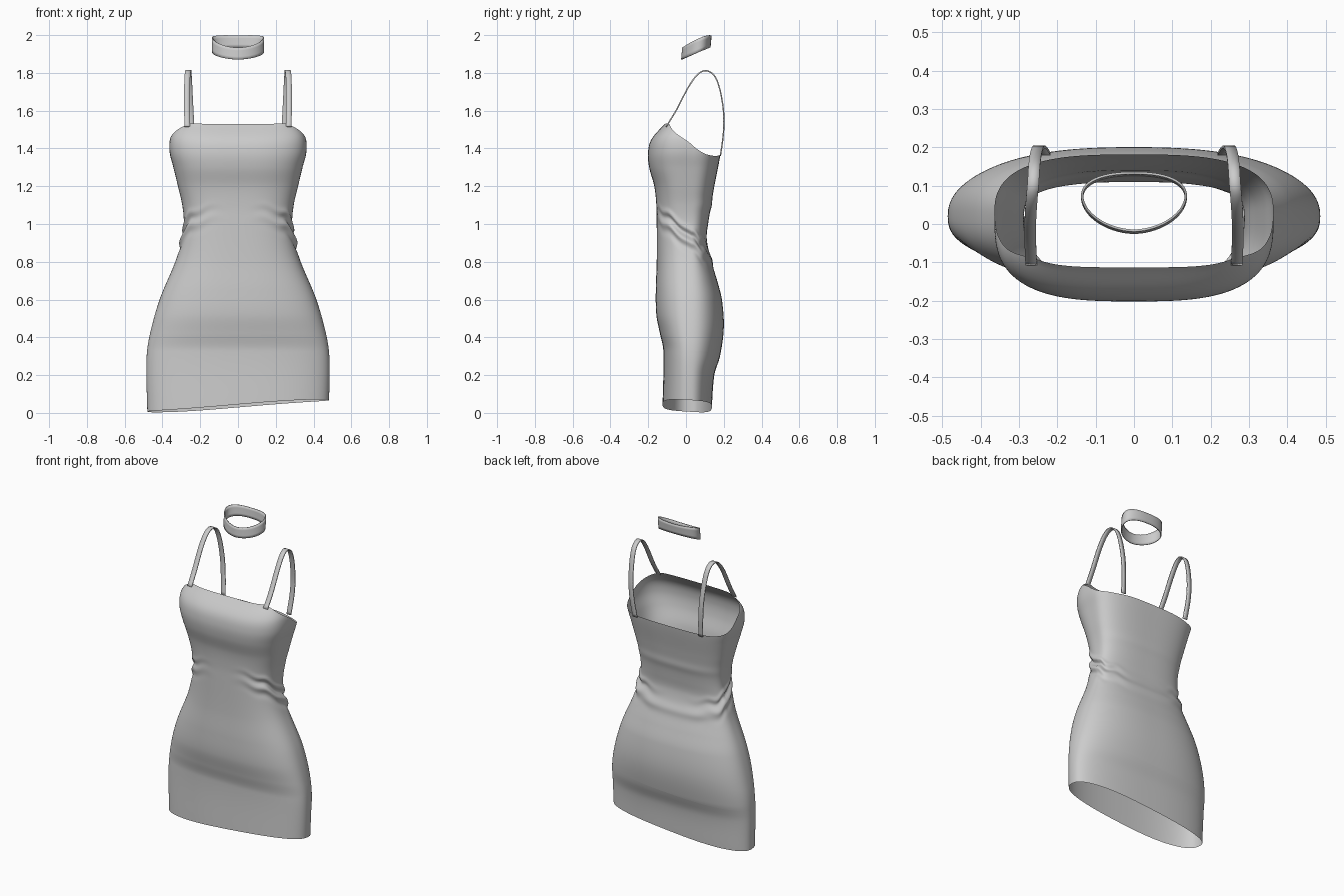
import bpy, math

if "Cube" in bpy.data.objects:
    bpy.data.objects.remove(bpy.data.objects["Cube"])


def curve(keys, t):
    """Smooth interpolation through (position, value) pairs."""
    if t <= keys[0][0]:
        return keys[0][1]
    if t >= keys[-1][0]:
        return keys[-1][1]
    i = max(k for k in range(len(keys) - 1) if keys[k][0] <= t)

    def slope(k):
        lo, hi = max(k - 1, 0), min(k + 1, len(keys) - 1)
        return (keys[hi][1] - keys[lo][1]) / (keys[hi][0] - keys[lo][0])
    (x0, y0), (x1, y1) = keys[i], keys[i + 1]
    h = x1 - x0
    u = (t - x0) / h
    return (y0 * (1 + 2 * u) * (1 - u) ** 2 + slope(i) * h * u * (1 - u) ** 2
            + y1 * u * u * (3 - 2 * u) + slope(i + 1) * h * u * u * (u - 1))


def oval(a, n):
    c, s = math.cos(a), math.sin(a)
    return (math.copysign(abs(c) ** (2 / n), c), math.copysign(abs(s) ** (2 / n), s))


def add_grid(name, rows, closed):
    m = len(rows[0])
    verts = [p for r in rows for p in r]
    faces = []
    for j in range(len(rows) - 1):
        for i in range(m if closed else m - 1):
            k = (i + 1) % m
            faces.append((j * m + i, j * m + k, (j + 1) * m + k, (j + 1) * m + i))
    me = bpy.data.meshes.new(name)
    me.from_pydata(verts, [], faces)
    me.polygons.foreach_set("use_smooth", [True] * len(faces))
    ob = bpy.data.objects.new(name, me)
    bpy.context.collection.objects.link(ob)
    return ob


def thicken(ob, t):
    mod = ob.modifiers.new("thickness", "SOLIDIFY")
    mod.thickness = t
    mod.offset = 0


# Body profiles by height: half width, front depth, back depth, squareness
WIDTH = [(0, .48), (.27, .485), (.4, .47), (.6, .415), (.8, .332), (.9, .303), (1, .287),
         (1.1, .295), (1.2, .318), (1.3, .342), (1.38, .362), (1.45, .36), (1.49, .34), (1.53, .30)]
FRONT = [(0, -.125), (.33, -.12), (.42, -.138), (.52, -.157), (.65, -.16), (.8, -.155), (1, -.155),
         (1.1, -.157), (1.2, -.168), (1.3, -.195), (1.38, -.201), (1.45, -.182), (1.53, -.113)]
BACK = [(0, .135), (.2, .15), (.3, .18), (.45, .2), (.6, .19), (.7, .165), (.8, .135), (.92, .11),
        (1, .117), (1.2, .15), (1.37, .182), (1.53, .195)]
SQUARE = [(0, 2.5), (.6, 2.5), (1, 2.7), (1.3, 3), (1.45, 3.2), (1.53, 4)]
NECKLINE = [(-1, 1.53), (-.8, 1.53), (-.45, 1.485), (0, 1.43), (.5, 1.375), (.85, 1.36), (1, 1.365)]
MID = .02


def hem(xn, yn):
    return max(0, .037 + .032 * math.sin(1.3 * xn) - .008 * yn)


def seam(xn, yn):
    return .30 + .03 * xn - .006 * yn


def neckline(xn, yn):
    return curve(NECKLINE, yn)


def gauss(x, w):
    return math.exp(-(x / w) ** 2)


def body_point(a, z):
    xn, yn = oval(a, curve(SQUARE, z))
    depth = MID - curve(FRONT, z) if yn < 0 else curve(BACK, z) - MID
    x, y = xn * curve(WIDTH, z), MID + yn * depth
    # diagonal gathers at the waist, strongest at the sides
    c, s = math.cos(a), math.sin(a)
    side = c * c * (1 if c > 0 else .7)
    d = z - (.92 - .75 * y + .008 * math.sin(9 * a))
    push = .013 * side * (gauss(d, .018) - gauss(d - .035, .016)
                          + .7 * gauss(d - .065, .015) - .5 * gauss(d + .04, .02))
    # soft fold across the lower back
    if s > 0:
        push += .007 * s * (gauss(z - .86 + .05 * s, .03) + .6 * gauss(z - 1.1, .03))
    return (x + push * c, y + push * s, z)


def loft(name, low, high, steps, segs=144):
    rows = []
    for j in range(steps + 1):
        row = []
        for i in range(segs):
            a = 2 * math.pi * i / segs
            q = oval(a, 2.5)
            z0 = low(*q)
            z1 = high(*(oval(a, 3.5) if high is neckline else q))
            row.append(body_point(a, z0 + (z1 - z0) * j / steps))
        rows.append(row)
    return add_grid(name, rows, True)


# Dress body and hem band, meeting at the slanted seam
loft("dress_body", seam, neckline, 130)
loft("hem_band", hem, seam, 14)

# Shoulder straps: ribbons swept from front neckline to back edge
PATH = [(.268, -.105, 1.515), (.27, -.05, 1.605), (.27, .01, 1.72), (.267, .06, 1.79),
        (.263, .105, 1.812), (.26, .15, 1.785), (.256, .18, 1.71), (.25, .199, 1.59),
        (.243, .198, 1.48), (.232, .182, 1.36)]
keys = [[(i, p[k]) for i, p in enumerate(PATH)] for k in range(3)]
for side, name in ((-1, "strap_left"), (1, "strap_right")):
    rows = []
    for j in range(55):
        x, y, z = (curve(k, j / 6) for k in keys)
        rows.append([(side * (x + o), y, z) for o in (-.015, 0, .015)])
    thicken(add_grid(name, rows, False), .007)

# Neck band: tilted loop, narrower toward the front
rows = []
for j in range(5):
    row = []
    for i in range(72):
        a = 2 * math.pi * i / 72
        xn, yn = oval(a, 2.3 if math.sin(a) > 0 else 1.85)
        y = .07 + yn * (.06 if yn > 0 else .09)
        row.append((.135 * xn, y + .003 * (j - 2) / 2,
                    1.871 + .43 * (y + .02) + (.063 + .012 * xn * xn) * j / 4))
    rows.append(row)
thicken(add_grid("neck_band", rows, True), .006)
